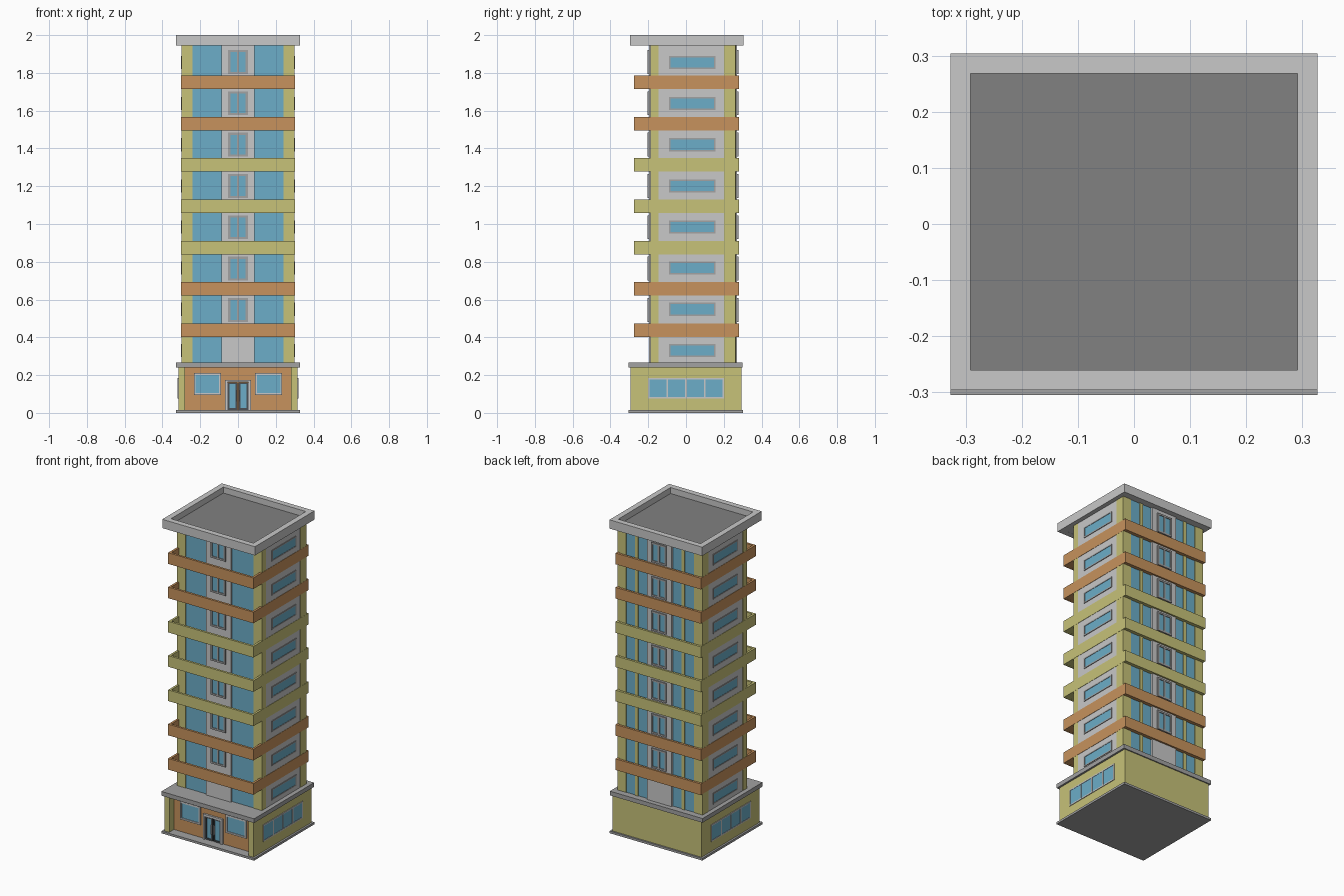
import bpy, bmesh
from mathutils import Matrix, Vector

cube = bpy.data.objects.get("Cube")
if cube:
    bpy.data.objects.remove(cube)


def material(name, r, g, b):
    m = bpy.data.materials.new(name)
    m.use_nodes = True
    m.diffuse_color = (r, g, b, 1)
    m.node_tree.nodes["Principled BSDF"].inputs["Base Color"].default_value = (r, g, b, 1)
    return m


YELLOW = material("yellow_plaster", .57, .54, .19)
ORANGE = material("orange_plaster", .57, .29, .11)
GLASS = material("blue_glass", .15, .42, .58)
LIGHT = material("light_grey", .58, .58, .58)
MID = material("mid_grey", .36, .36, .36)
ROOF = material("roof_grey", .22, .22, .22)
DARK = material("dark_frame", .07, .08, .09)


def part(name, mat, boxes):
    """One object from a list of (x0, x1, y0, y1, z0, z1) boxes."""
    bm = bmesh.new()
    for x0, x1, y0, y1, z0, z1 in boxes:
        size = Matrix.Diagonal((x1 - x0, y1 - y0, z1 - z0, 1))
        mid = Matrix.Translation(Vector((x0 + x1, y0 + y1, z0 + z1)) / 2)
        bmesh.ops.create_cube(bm, size=1, matrix=mid @ size)
    mesh = bpy.data.meshes.new(name)
    bm.to_mesh(mesh)
    bm.free()
    mesh.materials.append(mat)
    obj = bpy.data.objects.new(name, mesh)
    bpy.context.collection.objects.link(obj)
    return obj


def on(side, u0, u1, z0, z1, wall, out, depth=.02):
    """Box on a wall plane, standing proud by out and sunk by depth."""
    a, b = wall - depth, wall + out
    return {"front": (u0, u1, -b, -a, z0, z1), "back": (u0, u1, a, b, z0, z1),
            "right": (a, b, u0, u1, z0, z1), "left": (-b, -a, u0, u1, z0, z1)}[side]


def ring(x, y0, y1, z0, z1, t):
    return [(-x, x, y0, y0 + t, z0, z1), (-x, x, y1 - t, y1, z0, z1),
            (-x, -x + t, y0 + t, y1 - t, z0, z1), (x - t, x, y0 + t, y1 - t, z0, z1)]


def window(name, side, u0, u1, z0, z1, wall, panes, t, mat, out=.008):
    bars = [on(side, u0, u1, z0, z0 + t, wall, out), on(side, u0, u1, z1 - t, z1, wall, out)]
    step = (u1 - u0 - t) / panes
    for i in range(panes + 1):
        u = u0 + i * step
        bars.append(on(side, u, u + t, z0 + t, z1 - t, wall, out))
    part(name + "_frame", mat, bars)
    part(name + "_glass", GLASS, [on(side, u0 + t / 2, u1 - t / 2, z0 + t / 2, z1 - t / 2, wall, .002)])


# Ground floor
part("plinth", MID, [(-.327, .327, -.305, .303, 0, .014)])
part("base_walls", YELLOW, [(-.315, .315, -.23, .293, .014, .24),
                            (-.315, -.28, -.293, -.23, .014, .24),
                            (.28, .315, -.293, -.23, .014, .24)])
part("entrance_wall", ORANGE, [(-.28, .28, -.245, -.22, .014, .24)])
part("base_cornice", MID, [(-.327, .327, -.305, .3, .24, .267)])
for s in (-1, 1):
    window("shop_window", "front", s * .162 - .072, s * .162 + .072, .095, .21, .245, 1, .01, LIGHT)
for side in ("right", "left"):
    window("base_side_window", side, -.2, .2, .077, .185, .315, 4, .008, LIGHT, .004)

# Entrance doors
part("door_surround", LIGHT, [on("front", -.068, -.056, .014, .175, .245, .012),
                              on("front", .056, .068, .014, .175, .245, .012),
                              on("front", -.056, .056, .163, .175, .245, .012)])
for s in (-1, 1):
    window("door_leaf", "front", s * .029 - .026, s * .029 + .026, .016, .162, .245, 1, .009, DARK)
part("door_handles", LIGHT, [on("front", s * .008 - .003, s * .008 + .003, .06, .12, .245, .016) for s in (-1, 1)])

# Tower shaft
LOW, HIGH = .267, 1.945
part("tower_core", YELLOW, [(-.296, .296, -.182, .256, LOW, HIGH)])
part("corner_posts", YELLOW, [(x, x + .06, y0, y1, LOW, HIGH) for x in (-.3, .24)
                              for y0, y1 in ((-.187, -.145), (.2, .261))])
part("side_panels", LIGHT, [on(s, -.145, .2, LOW, HIGH, .296, .003) for s in ("right", "left")])
walls = {"front": .182, "back": .256}
for side, wall in walls.items():
    part(side + "_centre_panel", LIGHT, [on(side, -.088, .088, LOW, HIGH, wall, .014)])
    part(side + "_tall_glass", GLASS, [on(side, u, u + .152, LOW, HIGH, wall, .002) for u in (-.24, .088)])
part("back_glass_dividers", YELLOW, [on("back", s * .164 - .011, s * .164 + .011, LOW, HIGH, .256, .008)
                                     for s in (-1, 1)])

# Storey windows
STEP = .2188
for floor in range(8):
    z = .331 + floor * STEP * .995
    for side in ("right", "left"):
        window("side_window", side, -.09, .157, z - .035, z + .035, .299, 1, .008, MID, .004)
    if floor:
        z = .545 + (floor - 1) * STEP
        for side, wall in walls.items():
            window("centre_window", side, -.052, .052, z - .063, z + .063, wall + .014, 2, .011, MID, .007)

# Balcony trays wrapping the tower
for i, mat in enumerate([ORANGE, ORANGE, YELLOW, YELLOW, YELLOW, ORANGE, ORANGE]):
    z = .402 + i * STEP
    part("balcony", mat, ring(.301, -.275, .281, z, z + .071, .014)
         + [(-.29, .29, -.265, .27, z + .0005, z + .014)])

# Roof
part("roof_parapet", LIGHT, ring(.327, -.296, .304, 1.944, 2, .036))
part("roof_soffit", LIGHT, [(-.3, .3, -.27, .28, 1.9445, 1.954)])
part("roof_deck", ROOF, [(-.295, .295, -.265, .275, 1.954, 1.962)])
